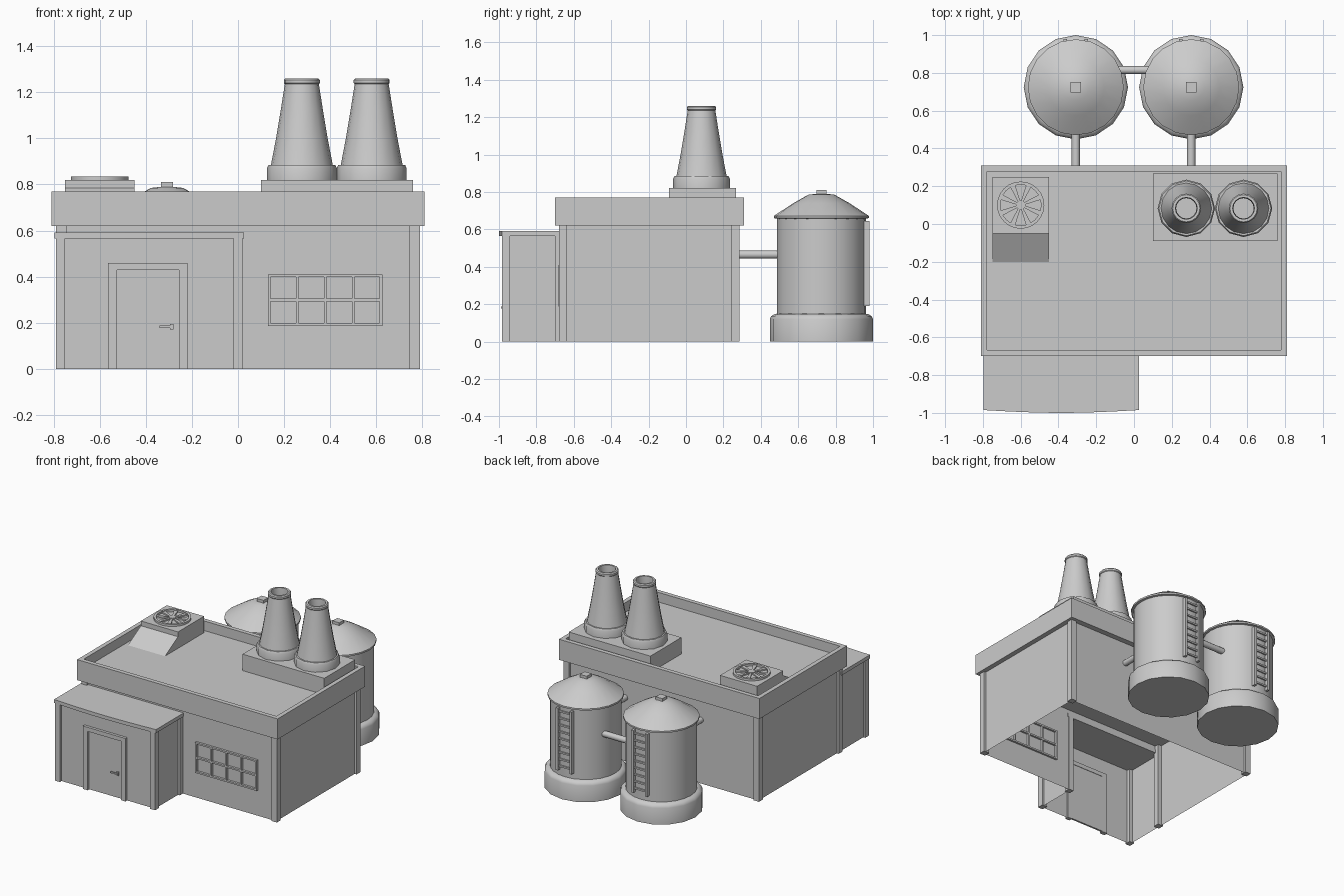
import bpy, bmesh, math
from mathutils import Vector

if "Cube" in bpy.data.objects:
    bpy.data.objects.remove(bpy.data.objects["Cube"])


def finish(name, bm, smooth=False):
    me = bpy.data.meshes.new(name)
    bm.to_mesh(me)
    bm.free()
    ob = bpy.data.objects.new(name, me)
    bpy.context.collection.objects.link(ob)
    if smooth:
        bpy.ops.object.select_all(action='DESELECT')
        ob.select_set(True)
        bpy.context.view_layer.objects.active = ob
        bpy.ops.object.shade_smooth_by_angle(angle=math.radians(35))
    return ob


def add_box(bm, x0, x1, y0, y1, z0, z1):
    vs = bmesh.ops.create_cube(bm, size=1)['verts']
    for v in vs:
        v.co = Vector(((x0 + x1) / 2 + v.co.x * (x1 - x0),
                       (y0 + y1) / 2 + v.co.y * (y1 - y0),
                       (z0 + z1) / 2 + v.co.z * (z1 - z0)))


def boxes(name, *bs):
    bm = bmesh.new()
    for b in bs:
        add_box(bm, *b)
    return finish(name, bm)


def walls(name, pts, z0, z1):
    """Open vertical strip along a plan outline."""
    bm = bmesh.new()
    lo = [bm.verts.new((x, y, z0)) for x, y in pts]
    hi = [bm.verts.new((x, y, z1)) for x, y in pts]
    for i in range(len(pts) - 1):
        bm.faces.new((lo[i], lo[i + 1], hi[i + 1], hi[i]))
    return finish(name, bm)


def prism(name, pts, d):
    bm = bmesh.new()
    f = bm.faces.new([bm.verts.new(p) for p in pts])
    ext = bmesh.ops.extrude_face_region(bm, geom=[f])['geom']
    bmesh.ops.translate(bm, verts=[v for v in ext if isinstance(v, bmesh.types.BMVert)], vec=d)
    bmesh.ops.recalc_face_normals(bm, faces=bm.faces)
    return finish(name, bm)


def lathe(name, prof, x, y, n):
    bm = bmesh.new()
    rings = [[bm.verts.new((x + r * math.cos(2 * math.pi * i / n),
                            y + r * math.sin(2 * math.pi * i / n), z)) for i in range(n)]
             for r, z in prof]
    for a, b in zip(rings, rings[1:]):
        for i in range(n):
            j = (i + 1) % n
            bm.faces.new((a[i], a[j], b[j], b[i]))
    bmesh.ops.remove_doubles(bm, verts=bm.verts, dist=1e-5)
    bmesh.ops.recalc_face_normals(bm, faces=bm.faces)
    return finish(name, bm, True)


def rod(name, p, q, r, n=12):
    p, q = Vector(p), Vector(q)
    bm = bmesh.new()
    bmesh.ops.create_cone(bm, cap_ends=True, segments=n, radius1=r, radius2=r, depth=(q - p).length)
    ob = finish(name, bm, True)
    ob.location = (p + q) / 2
    ob.rotation_euler = (q - p).to_track_quat('Z', 'Y').to_euler()
    return ob


# Main hall: thin walls, open below and open to the porch
walls("main_walls", [(0.005, -.665), (.775, -.665), (.775, .27), (-.775, .27), (-.775, -.665)], 0, .62)
walls("porch_header", [(-.775, -.665), (.005, -.665)], .565, .62)
boxes("main_pillars", *[(x, x + .045, y, y + .045, 0, .62)
                        for x in (-.79, .745) for y in (-.68, .24)])

# Roof with a raised parapet
bm = bmesh.new()
add_box(bm, -.81, .81, -.70, .31, .62, .77)
bm.normal_update()
top = max(bm.faces, key=lambda f: f.calc_center_median().z)
bmesh.ops.inset_region(bm, faces=[top], thickness=.045)
inner = bmesh.ops.extrude_discrete_faces(bm, faces=[top])['faces'][0]
bmesh.ops.translate(bm, verts=inner.verts, vec=(0, 0, -.07))
finish("roof_parapet", bm)

# Porch: walls, corner pillars and gently bowed roof slab
walls("porch_walls", [(-.775, -.665), (-.775, -.965), (.005, -.965), (.005, -.665)], 0, .57)
boxes("porch_pillars", (-.79, -.75, -.985, -.94, 0, .566), (-.02, .02, -.985, -.94, 0, .566),
      (-.02, .02, -.70, -.66, 0, .566))
bow = [(-.797 + .824 * i / 8, -.985 - .015 * math.sin(math.pi * i / 8), .565) for i in range(9)]
prism("porch_roof", bow + [(.027, -.66, .565), (-.797, -.66, .565)], (0, 0, .026))

# Door with frame, threshold and handle
boxes("door_frame", (-.565, -.525, -.985, -.955, 0, .46), (-.255, -.22, -.985, -.955, 0, .46),
      (-.525, -.255, -.985, -.955, .43, .46))
boxes("door_panel", (-.525, -.255, -.971, -.958, 0.005, .43))
boxes("door_handle", (-.295, -.28, -.984, -.968, .17, .195), (-.34, -.285, -.99, -.981, .178, .188))

# Window: outer frame and glazing bars
x0, x1, z0, z1, t = .13, .627, .187, .41, .012
bars = [(x0 + (x1 - x0 - t) * i / 4, x0 + (x1 - x0 - t) * i / 4 + t, -.682, -.65, z0, z1) for i in range(5)]
bars += [(x0, x1, -.681, -.651, z, z + t) for z in (z0, (z0 + z1 - t) / 2, z1 - t)]
boxes("window_frame", *bars)

# Chimneys on their plinth
boxes("chimney_plinth", (.10, .76, -.09, .268, .69, .82))
for i, x in enumerate((.277, .58)):
    lathe(f"chimney_base_{i}", [(0, .81), (.152, .81), (.152, .87), (.145, .885), (.12, .885)], x, .083, 12)
    lathe(f"chimney_stack_{i}", [(.135, .88), (.112, 1.0), (.092, 1.12), (.074, 1.235), (.078, 1.24),
                                 (.078, 1.253), (.072, 1.26), (.058, 1.26), (.054, 1.2), (.06, 1.05),
                                 (0, 1.05)], x, .083, 16)

# Roof ventilator: box, sloping duct and fan
boxes("vent_box", (-.75, -.45, -.05, .25, .69, .82))
prism("vent_duct", [(-.75, -.05, .785), (-.75, -.2, .70), (-.75, -.05, .70)], (.30, 0, 0))
lathe("fan_ring", [(.125, .815), (.125, .835), (.108, .835), (.108, .815)], -.60, .10, 24)
lathe("fan_hub", [(.025, .815), (.025, .834), (0, .834)], -.60, .10, 12)
bm = bmesh.new()
for k in range(8):
    a = 2 * math.pi * (k + .5) / 8
    vs = []
    for r, w in ((.02, .006), (.11, .014)):
        for s in (-1, 1):
            for z in (.818, .83):
                vs.append(bm.verts.new((-.60 + r * math.cos(a) - s * w * math.sin(a),
                                        .10 + r * math.sin(a) + s * w * math.cos(a), z)))
    bmesh.ops.convex_hull(bm, input=vs)
finish("fan_blades", bm)

# Rear storage tanks with caps, ladders and wall pipes
ty = .724
for i, x in enumerate((-.308, .303)):
    lathe(f"tank_base_{i}", [(0, 0), (.276, 0), (.276, .12), (.268, .136), (.25, .147), (.23, .15)], x, ty, 16)
    lathe(f"tank_body_{i}", [(.238, .14), (.238, .665)], x, ty, 24)
    lathe(f"tank_roof_{i}", [(.23, .655), (.254, .66), (.254, .672), (.15, .74), (.07, .785), (0, .793)], x, ty, 20)
    boxes(f"tank_cap_{i}", (x - .027, x + .027, ty - .027, ty + .027, .78, .81))
    rungs = [(x - .055, x + .055, .962, .972, z, z + .012) for z in [.215 + .05 * k for k in range(9)]]
    boxes(f"tank_ladder_{i}", (x - .065, x - .047, .945, .98, .19, .645),
          (x + .047, x + .065, .945, .98, .19, .645), *rungs)
    rod(f"wall_pipe_{i}", (x, .26, .465), (x, .52, .465), .022)
rod("tank_link_pipe", (-.12, .815, .465), (.12, .815, .465), .022)
